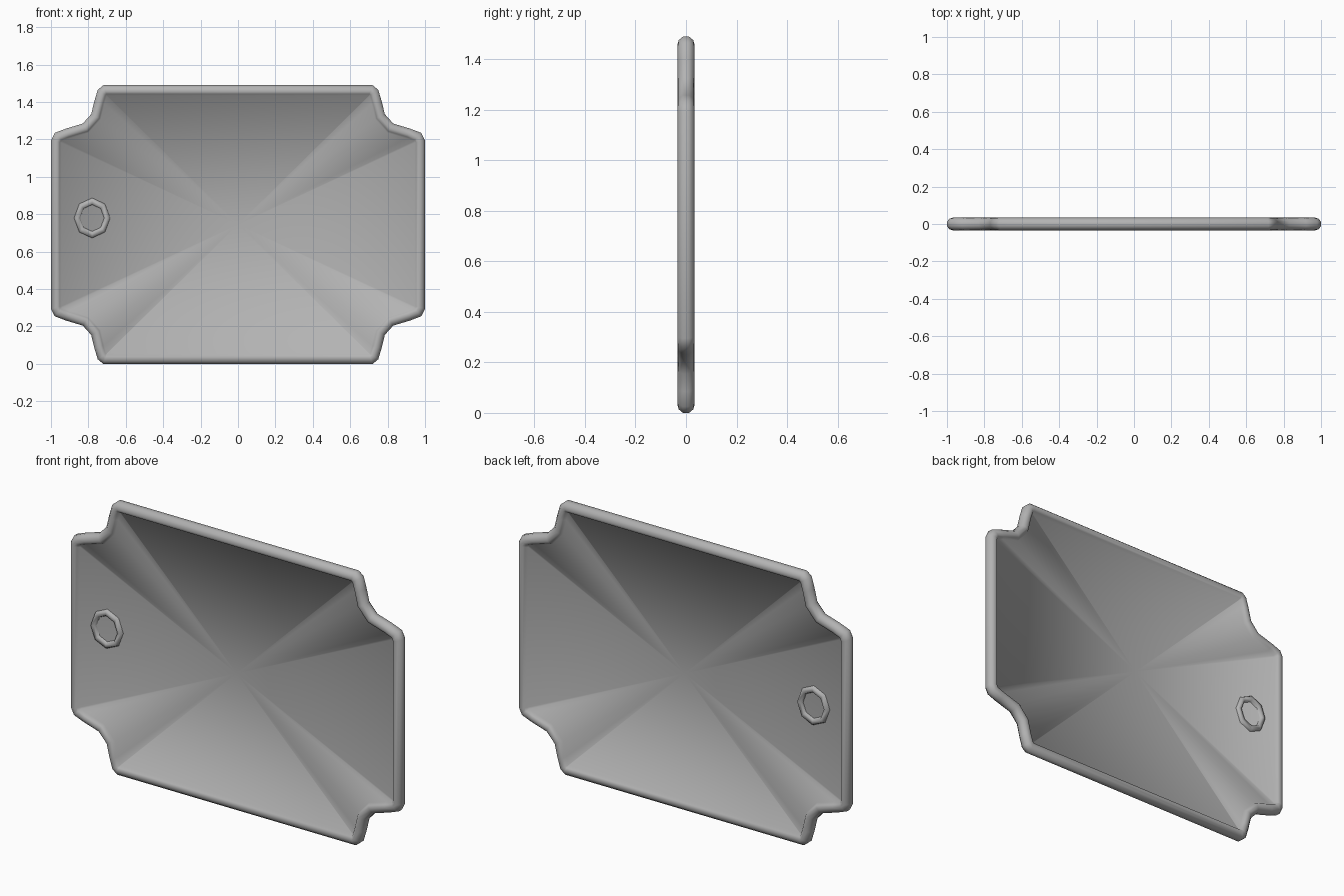
import bpy, bmesh, math
from mathutils import Vector

cube = bpy.data.objects.get("Cube")
if cube:
    bpy.data.objects.remove(cube)

grey = bpy.data.materials.new("plain grey")
grey.use_nodes = True
colour = (0.45, 0.45, 0.45, 1)
grey.diffuse_color = colour
grey.node_tree.nodes["Principled BSDF"].inputs["Base Color"].default_value = colour

MID_Z = 0.745


def make_object(name, bm):
    bmesh.ops.recalc_face_normals(bm, faces=bm.faces)
    mesh = bpy.data.meshes.new(name)
    bm.to_mesh(mesh)
    bm.free()
    mesh.materials.append(grey)
    mesh.shade_smooth()
    obj = bpy.data.objects.new(name, mesh)
    bpy.context.collection.objects.link(obj)
    return obj


# Outline: one notched corner, mirrored to all four
corner = [(1.0, 0.45), (0.98, 0.49), (0.92, 0.513), (0.83, 0.54),
          (0.785, 0.59), (0.768, 0.66), (0.75, 0.72), (0.72, 0.745)]
outline = []
for sx, sz in ((1, 1), (-1, 1), (-1, -1), (1, -1)):
    quarter = [Vector((x * sx, z * sz)) for x, z in corner]
    outline += quarter if sx * sz > 0 else quarter[::-1]


def inset(points, distance):
    """Move a closed anticlockwise outline inwards with mitred corners."""
    result = []
    for i, p in enumerate(points):
        a = (p - points[i - 1]).normalized()
        b = (points[(i + 1) % len(points)] - p).normalized()
        na, nb = Vector((-a.y, a.x)), Vector((-b.y, b.x))
        result.append(p + (na + nb) * distance / (1 + na.dot(nb)))
    return result


# Plate with rounded rim: nested loops from front to back, closed by fans
section = [(0.056, -0.012), (0.047, -0.027), (0.033, -0.034), (0.014, -0.029),
           (0.0, -0.012), (0.0, 0.012), (0.014, 0.029), (0.033, 0.034),
           (0.047, 0.027), (0.056, 0.012)]
bm = bmesh.new()
loops = [[bm.verts.new((p.x, y, p.y + MID_Z)) for p in inset(outline, d)]
         for d, y in section]
count = len(outline)
for first, second in zip(loops, loops[1:]):
    for i in range(count):
        j = (i + 1) % count
        bm.faces.new((first[i], first[j], second[j], second[i]))
for loop, y in ((loops[0], -0.012), (loops[-1], 0.012)):
    centre = bm.verts.new((0, y, MID_Z))
    for i in range(count):
        bm.faces.new((loop[i], loop[(i + 1) % count], centre))
make_object("plate_with_rim", bm)

# Eyelet ring, showing on both faces
bm = bmesh.new()
SIDES, TUBE = 8, 6
rings = []
for i in range(SIDES):
    a = math.tau * i / SIDES
    ring = []
    for j in range(TUBE):
        t = math.tau * j / TUBE
        r = 0.085 + 0.022 * math.cos(t)
        ring.append(bm.verts.new((r * math.cos(a) * 0.95 - 0.78,
                                  0.03 * math.sin(t),
                                  r * math.sin(a) * 1.05 + 0.78)))
    rings.append(ring)
for i in range(SIDES):
    for j in range(TUBE):
        k, m = (i + 1) % SIDES, (j + 1) % TUBE
        bm.faces.new((rings[i][j], rings[k][j], rings[k][m], rings[i][m]))
make_object("eyelet_ring", bm)
